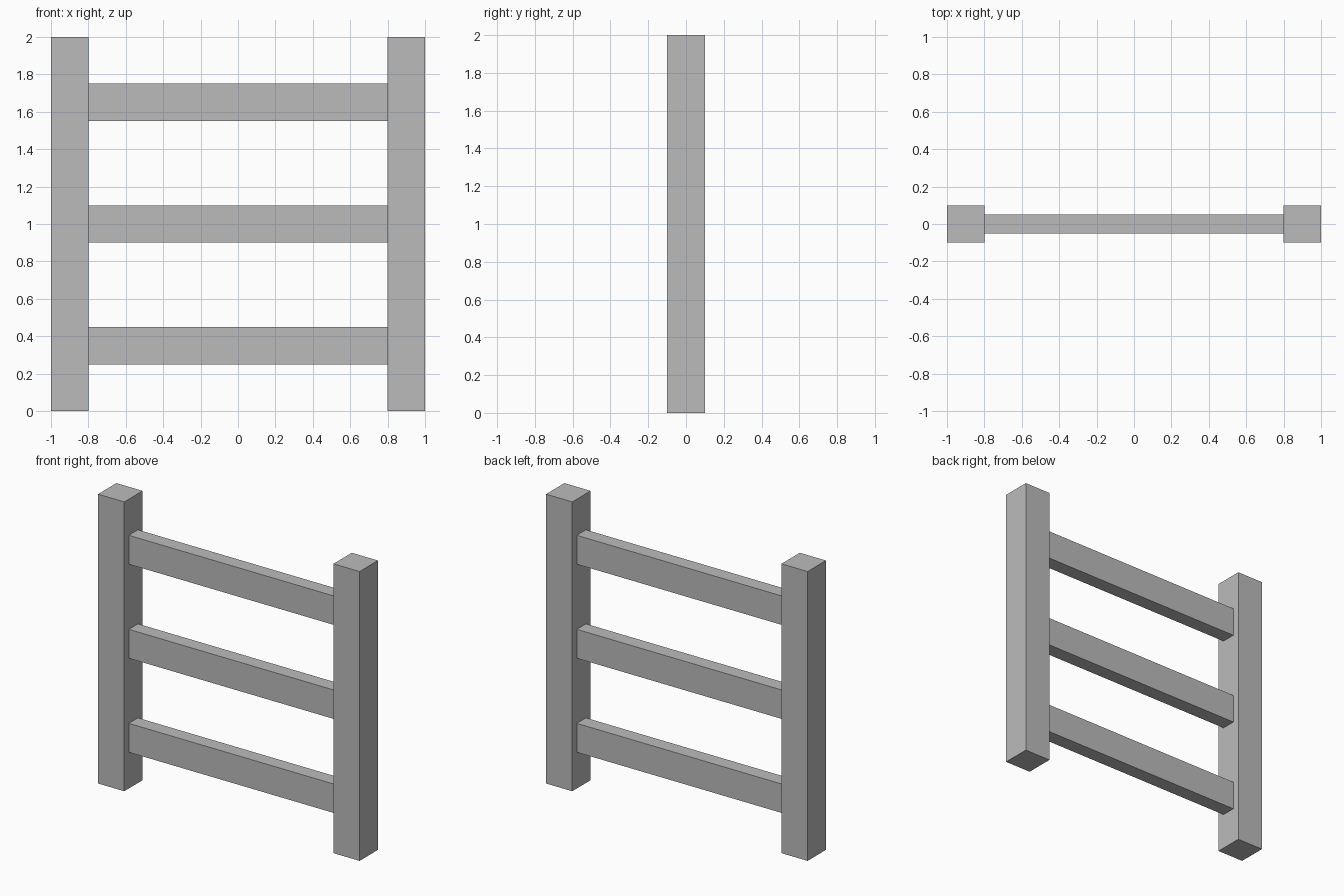
import bpy

default = bpy.data.objects.get("Cube")
if default:
    bpy.data.objects.remove(default, do_unlink=True)

# Single flat grey for the whole fence
grey = bpy.data.materials.new("plain_grey")
grey.use_nodes = True
colour = (0.5, 0.5, 0.5, 1)
grey.diffuse_color = colour
grey.node_tree.nodes["Principled BSDF"].inputs["Base Color"].default_value = colour


def box(name, centre, size):
    bpy.ops.mesh.primitive_cube_add(size=1, location=centre)
    obj = bpy.context.object
    obj.name = name
    obj.scale = size
    bpy.ops.object.transform_apply(location=False, rotation=False, scale=True)
    obj.data.materials.append(grey)
    return obj


# Square upright posts
for side, sign in (("left", 1), ("right", -1)):
    box(f"{side}_post", (0.9 * sign, 0, 1), (0.2, 0.2, 2))

# Thinner horizontal rails between the posts
for level, z in (("bottom", 0.35), ("middle", 1), ("top", 1.65)):
    box(f"{level}_rail", (0, 0, z), (1.6, 0.1, 0.2))
